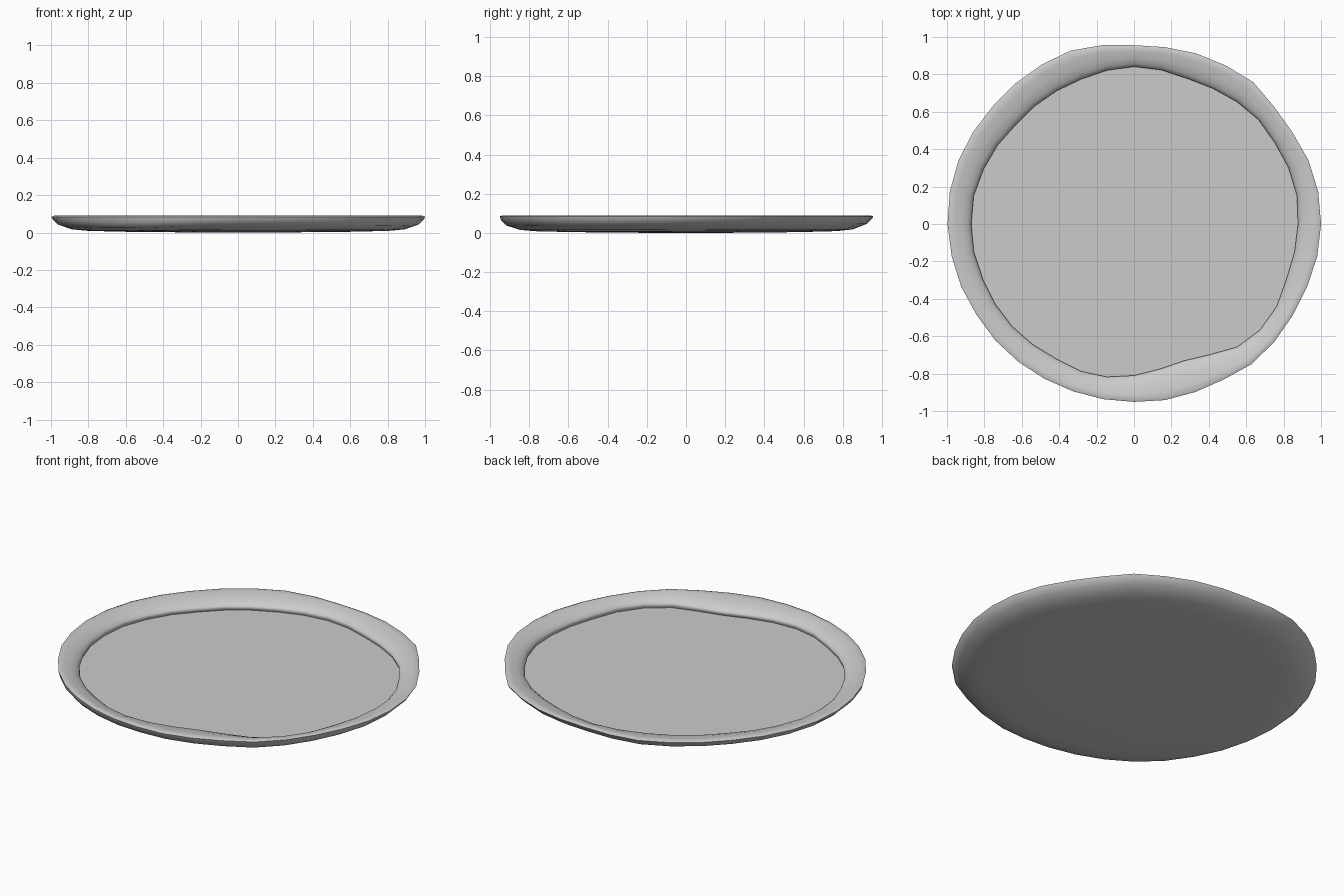
import bpy, bmesh
from math import sin, cos, tau, radians

# Hand-shaped outlines: radius every 10 degrees, starting at +x
OUTER = [1.0, 1.0, .993, .979, .977, .991, .979, .971, .960, .956, .971, .987,
         .985, .983, .983, .991, .998, 1.0, .997, .99, .983, .972, .968, .962,
         .956, .952, .951, .951, .956, .956, .960, .978, .980, .979, .985, .995]
INNER = [.877, .884, .879, .869, .868, .854, .838, .828, .836, .841, .834, .824,
         .823, .824, .825, .842, .856, .87, .87, .869, .86, .856, .851, .841,
         .832, .837, .83, .81, .788, .778, .807, .858, .88, .881, .867, .871]
N = len(OUTER)

# Rings from the underside, around the lip, under its inner edge to the floor:
# (outer share, inner share, height, sag of the fuller front corners)
RINGS = [(.30, 0, .001, 0), (.60, 0, .004, 0), (.80, 0, .009, .1),
         (.89, 0, .018, .35), (.965, 0, .046, 1), (.993, 0, .072, .8),
         (1.0, 0, .084, 0), (.985, 0, .090, 0), (.72, .28, .087, 0),
         (.42, .58, .079, 0), (.16, .84, .066, 0), (.03, .97, .052, 0),
         (0, 1.0, .043, 0), (.03, .97, .033, 0), (.05, .95, .026, 0),
         (0, .95, .026, 0), (0, .75, .026, 0), (0, .4, .026, 0)]


def sag(t):
    """Extra depth of the outer wall toward the two front corners."""
    left = max(0, cos(t - radians(225))) ** 5
    right = max(0, cos(t - radians(315))) ** 3
    return .022 * left + .011 * right


bm = bmesh.new()


def ring(a, b, z, s):
    verts = []
    for k, (o, i) in enumerate(zip(OUTER, INNER)):
        t = tau * k / N
        r = o * a + i * b
        verts.append(bm.verts.new((r * cos(t), r * sin(t), z - s * sag(t))))
    return verts


rings = [ring(*r) for r in RINGS]
for lo, hi in zip(rings, rings[1:]):
    for k in range(N):
        n = (k + 1) % N
        bm.faces.new((lo[k], lo[n], hi[n], hi[k]))

# Close the underside and the dish floor with fans
for loop, z in ((rings[0], 0), (rings[-1], .026)):
    c = bm.verts.new((0, 0, z))
    for k in range(N):
        bm.faces.new((c, loop[k], loop[(k + 1) % N]))
bmesh.ops.recalc_face_normals(bm, faces=bm.faces)

mesh = bpy.data.meshes.new("plate")
bm.to_mesh(mesh)
bm.free()
plate = bpy.data.objects.new("plate", mesh)
bpy.context.collection.objects.link(plate)
bpy.context.view_layer.objects.active = plate
plate.select_set(True)
bpy.ops.object.shade_smooth_by_angle(angle=radians(60))
